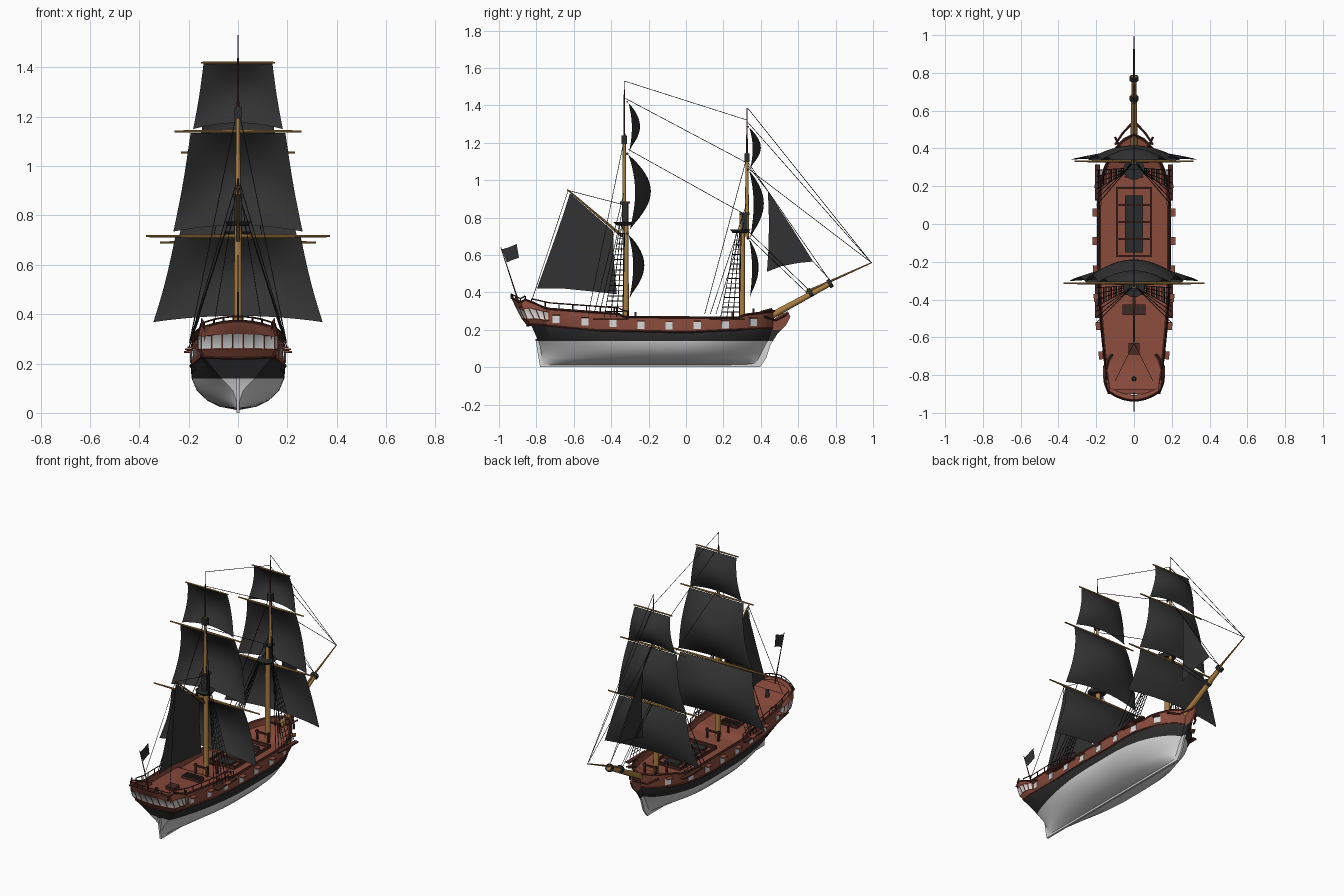
import bpy, bmesh, math
from mathutils import Vector, Matrix

if "Cube" in bpy.data.objects:
    bpy.data.objects.remove(bpy.data.objects["Cube"])

def material(name, c):
    m = bpy.data.materials.new(name)
    m.diffuse_color = (*c, 1)
    m.use_nodes = True
    m.node_tree.nodes["Principled BSDF"].inputs["Base Color"].default_value = m.diffuse_color
    return m
RED = material("red_brown_planks", (.25, .07, .045))
DARK = material("dark_brown_trim", (.075, .022, .016))
PALE = material("pale_grey", (.68, .68, .68))
BLACK = material("black_paint", (.025, .025, .026))
SAIL = material("charcoal_canvas", (.032, .032, .032))
WOOD = material("golden_wood", (.40, .21, .055))
ROPE = material("dark_rope", (.012, .012, .012))

def finish(name, bm, *mats):
    bmesh.ops.recalc_face_normals(bm, faces=bm.faces)
    me = bpy.data.meshes.new(name)
    bm.to_mesh(me)
    bm.free()
    for m in mats:
        me.materials.append(m)
    o = bpy.data.objects.new(name, me)
    bpy.context.collection.objects.link(o)
    return o

def box(name, loc, size, mat, rot=0):
    bm = bmesh.new()
    M = Matrix.Translation(loc) @ Matrix.Rotation(rot, 4, 'Z') @ Matrix.Diagonal((*size, 1))
    bmesh.ops.create_cube(bm, size=1, matrix=M)
    return finish(name, bm, mat)

def spar(name, a, b, r0, r1, mat=WOOD, n=12):
    a, b = Vector(a), Vector(b)
    bm = bmesh.new()
    M = Matrix.Translation((a + b) / 2) @ (b - a).to_track_quat('Z', 'Y').to_matrix().to_4x4()
    bmesh.ops.create_cone(bm, cap_ends=True, segments=n, radius1=r0, radius2=r1, depth=(b - a).length, matrix=M)
    return finish(name, bm, mat)

def lines(name, paths, r, mat=ROPE):
    cu = bpy.data.curves.new(name, 'CURVE')
    cu.dimensions, cu.bevel_depth, cu.bevel_resolution, cu.use_fill_caps = '3D', r, 0, True
    for p in paths:
        sp = cu.splines.new('POLY')
        sp.points.add(len(p) - 1)
        for q, c in zip(sp.points, p):
            q.co = (*c, 1)
    cu.materials.append(mat)
    o = bpy.data.objects.new(name, cu)
    bpy.context.collection.objects.link(o)

def interp(t, x):
    for (a, p), (b, q) in zip(t, t[1:]):
        if x <= b:
            return p + (q - p) * max(0, (x - a) / (b - a))
    return t[-1][1]

# hull: levels from keel to deck centre (height rule, stern y, bow y, half width, stern fullness)
RAILZ = [(-.92, .355), (-.73, .312), (-.36, .285), (-.33, .268), (.28, .265), (.31, .28), (.47, .3)]
WALEZ = [(-.83, .23), (-.5, .198), (0, .187), (.47, .21)]
flat = lambda z: (lambda y: z)
rail = lambda y: interp(RAILZ, y)
deck = lambda y: rail(y) - .035
wale = lambda y: interp(WALEZ, y)
LEVELS = [(flat(.012), -.77, .385, .006, 1), (flat(.025), -.77, .39, .075, .05),
          (flat(.05), -.772, .398, .125, .06), (flat(.09), -.775, .415, .167, .12),
          (flat(.14), -.79, .44, .188, .36), (wale, -.83, .465, .192, .74),
          (rail, -.9, .475, .186, .72), (rail, -.89, .463, .174, .72),
          (deck, -.89, .463, .174, .72), (deck, -.89, .463, 0, .7)]
def hull(j, s, side=1):
    zf, y0, y1, hw, f0 = LEVELS[j]
    y = y0 + (y1 - y0) * s
    f = 1
    a = .5
    if s < a:
        f = f0 + (1 - f0) * math.sin(math.pi / 2 * s / a) ** (1 if f0 > .5 else .8)
    b = (.55, .55, .6, .62, .65, .7)[min(j, 5)]
    if s > b:
        f = max(0, 1 - ((s - b) / (1 - b)) ** 2.3) ** (.9 if j < 4 else .65)
    return Vector((side * hw * f, y, zf(y)))
def s_at(j, y):
    return (y - LEVELS[j][1]) / (LEVELS[j][2] - LEVELS[j][1])

bm = bmesh.new()
N = 56
G = {d: [[bm.verts.new(hull(j, i / N, d)) for i in range(N + 1)] for j in range(len(LEVELS))] for d in (1, -1)}
for j in range(len(LEVELS) - 1):
    mi = 0 if j < 4 else 1 if j == 4 else 2
    for d in (1, -1):
        for i in range(N):
            f = bm.faces.new((G[d][j][i], G[d][j][i + 1], G[d][j + 1][i + 1], G[d][j + 1][i]))
            f.material_index = mi
    if j < 6:
        bm.faces.new((G[1][j][0], G[-1][j][0], G[-1][j + 1][0], G[1][j + 1][0])).material_index = mi
bmesh.ops.remove_doubles(bm, verts=bm.verts, dist=.0004)
finish("hull", bm, PALE, BLACK, RED)

# keel, stem and sternpost as one thin profile, painted by height
bm = bmesh.new()
prof = [(-.78, 0), (.395, 0), (.43, .05), (.452, .12), (.49, .18), (.535, .225), (.558, .27), (.545, .298),
        (.51, .285), (.46, .25), (.43, .14), (.4, .07), (.37, .02), (-.755, .02), (-.77, .15), (-.805, .15)]
f = bm.faces.new([bm.verts.new((-.006, y, z)) for y, z in prof])
r = bmesh.ops.extrude_face_region(bm, geom=[f])
bmesh.ops.translate(bm, vec=(.012, 0, 0), verts=[v for v in r["geom"] if isinstance(v, bmesh.types.BMVert)])
for z in (.14, .2):
    bmesh.ops.bisect_plane(bm, geom=bm.verts[:] + bm.edges[:] + bm.faces[:], plane_co=(0, 0, z), plane_no=(0, 0, 1))
for f in bm.faces:
    z = f.calc_center_median().z
    f.material_index = 0 if z < .14 else 1 if z < .2 else 2
finish("keel_and_stem", bm, PALE, BLACK, RED)

# stern gallery wrapped around the transom, windows inset
half = [(.125, -.69, 0), (.15, -.725, .1), (.163, -.77, .3), (.165, -.815, .6), (.16, -.86, .85)]
arc = [(.15 * (1 - 2 * k / 7), -.935 + .05 * (1 - 2 * k / 7) ** 2, 1 - .35 * (1 - 2 * k / 7) ** 2) for k in range(8)]
path = half + arc + [(-x, y, w) for x, y, w in reversed(half)]
rows = [(.9, .235, .222, .085), (1, .248, .26, .055), (1, .29, .322, .022), (.92, .302, .372, 0), (.84, .298, .366, .0)]
bm = bmesh.new()
V = [[bm.verts.new((x * k, y + rk * w + (.03 * w if n == 4 else 0), z0 + (z1 - z0) * w))
      for x, y, w in path] for n, (k, z0, z1, rk) in enumerate(rows)]
wins = []
for n in range(4):
    for i in range(len(path) - 1):
        f = bm.faces.new((V[n][i], V[n][i + 1], V[n + 1][i + 1], V[n + 1][i]))
        if n == 1 and 0 < i < len(path) - 2:
            wins.append(f)
gallery_top = [v.co.copy() for v in V[3]]
gallery_foot = [v.co.copy() for v in V[0]]
bm.faces.new(V[0])
bmesh.ops.recalc_face_normals(bm, faces=bm.faces)
bmesh.ops.inset_individual(bm, faces=wins, thickness=.005, depth=-.002)
for f in wins:
    f.material_index = 1
finish("stern_gallery", bm, RED, PALE)
lines("stern_mouldings", [gallery_top, gallery_foot], .006, DARK)

# rails, wale mouldings and quarterdeck railing
S = [i / N for i in range(N + 1)]
both = (1, -1)
lines("rail_caps", [[hull(6, s, d) for s in S] for d in both], .006, DARK)
lines("wale_mouldings", [[hull(5, s, d) for s in S] for d in both], .005, DARK)
up = Vector((0, 0, .032))
q = [s for s in S if .05 < s < .43]
lines("quarterdeck_railing", [[hull(6, s, d) + up for s in q] for d in both] +
      [[hull(6, s, d), hull(6, s, d) + up] for s in q[::3] for d in both], .0035, DARK)
lines("stern_railing", [[p + up * .6 for p in gallery_top[4:-4]]] +
      [[p, p + up * .6] for p in gallery_top[4:-4]], .0035, DARK)
lines("bow_head_rails", [[(d * .1, .42, .27), (d * .06, .48, .25), (0, .545, .285)] for d in both] +
      [[(d * .07, .4, .295), (d * .1, .46, .31)] for d in both], .006, DARK)

# gun ports with raised lids
for k, y in enumerate((-.695, -.54, -.39, -.24, -.09, .06, .21, .36)):
    for d in both:
        def at(y, t=.42):
            return hull(5, s_at(5, y), d).lerp(hull(6, s_at(6, y), d), t)
        p, t = at(y), at(y + .02) - at(y - .02)
        ang = -math.atan2(t.x, t.y)
        box(f"gun_port_{k}_{d}", p, (.009, .038, .038), PALE, ang)
        box(f"port_lid_{k}_{d}", p + Vector((d * .013, 0, .024)), (.032, .042, .005), RED, ang)

# square sails: bulged grids
def sail(name, y, zt, zb, wt, wb, bulge):
    bm = bmesh.new()
    n = 16
    g = []
    for a in range(n + 1):
        v = a / n
        row = []
        for b in range(n + 1):
            u = 2 * b / n - 1
            w = (wt + (wb - wt) * v) * (1 - .02 * math.sin(math.pi * v))
            c = math.sin(math.pi * .93 * v ** .9)
            row.append(bm.verts.new((u * w, y + bulge * c * (.3 + .7 * (1 - u * u)),
                                     zt + (zb - zt) * v + .025 * v * v * (1 - u * u))))
        g.append(row)
    for a in range(n):
        for b in range(n):
            bm.faces.new((g[a][b], g[a][b + 1], g[a + 1][b + 1], g[a + 1][b]))
    finish(name, bm, SAIL)

# masts: deck y, top y, lower top, topmast top, truck, then sails (z top, z foot, half top, half foot, bulge, yard half)
MASTS = {"main": (-.322, -.33, .88, 1.24, 1.53, .77, -.308,
                  [(.71, .368, .255, .343, .085, .373), (1.135, .735, .192, .262, .12, .258), (1.413, 1.15, .14, .182, .062, .15)]),
         "fore": (.3, .326, .82, 1.145, 1.385, .73, .338,
                  [(.685, .37, .235, .335, .05, .316), (1.05, .69, .172, .245, .078, .23), (1.28, 1.055, .125, .167, .062, .135)])}
for m, (yb, yt, z1, z2, z3, zp, ys, sails) in MASTS.items():
    spar(m + "_lower_mast", (0, yb, .2), (0, yb, z1), .017, .014)
    spar(m + "_topmast", (0, yt, zp - .03), (0, yt, z2), .011, .008)
    spar(m + "_pole", (0, yt, z2 - .06), (0, yt, z3), .006, .002, DARK, 8)
    spar(m + "_top_platform", (0, yb - .01, zp - .012), (0, yb - .01, zp + .006), .04, .056, BLACK, 20)
    box(m + "_doubling", (0, (yb + yt) / 2, (zp + z1) / 2), (.034, .034, z1 - zp), BLACK)
    box(m + "_cap", (0, (yb + yt) / 2, z1), (.045, .055, .012), BLACK)
    box(m + "_crosstrees", (0, yt, z2 - .025), (.03, .028, .045), BLACK)
    for k, (zt, zb, wt, wb, bulge, yard) in enumerate(sails):
        sail(f"{m}_square_sail_{k}", ys, zt, zb, wt, wb, bulge)
        for d in both:
            spar(f"{m}_yard_{k}_{d}", (0, ys - .006, zt + .006), (d * yard, ys - .006, zt + .006), .009 - .002 * k, .004, WOOD, 8)
    # shrouds, ratlines, backstays and channel boards
    ropes = []
    for d in both:
        feet = [Vector((d * .197, yb - .015 - .033 * k, .27)) for k in range(4)]
        heads = [Vector((d * .04, yb - .005 - .008 * k, zp)) for k in range(4)]
        ropes += [[a, b] for a, b in zip(feet, heads)]
        ropes += [[a.lerp(b, t / 18) for a, b in zip(feet, heads)] for t in range(1, 17)]
        ropes += [[(d * .197, yb - .14 - .03 * k, .285), (d * .005, yt, z)] for k, z in enumerate((z1, z1 + .06, z2 - .02))]
        box(f"{m}_channel_{d}", (d * .194, yb - .08, .255), (.026, .19, .008), DARK)
    lines(m + "_shrouds", ropes, .0021)

# fore-and-aft sails, gaff, flag
def flat_sail(name, pts, mat=SAIL, x=0):
    bm = bmesh.new()
    bm.faces.new([bm.verts.new((x, y, z)) for y, z in pts])
    return finish(name, bm, mat)
flat_sail("gaff_sail", [(-.62, .93), (-.39, .727), (-.385, .56), (-.37, .39), (-.5, .405), (-.65, .42), (-.797, .42),
                        (-.75, .55), (-.70, .69), (-.655, .82)])
flat_sail("jib_sail", [(.438, .94), (.56, .755), (.68, .565), (.6, .557), (.51, .54), (.433, .51), (.442, .65), (.443, .8)])
spar("gaff", (0, -.34, .7), (0, -.635, .95), .008, .004, WOOD, 8)
spar("flag_pole", (0, -.895, .35), (0, -.99, .64), .004, .002, DARK, 8)
flat_sail("flag", [(-.985, .63), (-.95, .64), (-.905, .658), (-.893, .585), (-.93, .573), (-.957, .56)])

# bowsprit
spar("bowsprit", (0, .42, .255), (0, .78, .452), .019, .013)
spar("jibboom", (0, .64, .4), (0, .995, .56), .008, .003, WOOD, 8)
for k, (y, z) in enumerate(((.665, .398), (.77, .447))):
    spar(f"bowsprit_band_{k}", (0, y - .009, z - .004), (0, y + .009, z + .006), .024, .024, BLACK)

# stays and running lines on the centre plane, then paired lines
stays = [(-.33, 1.53, .33, 1.32), (-.33, 1.44, .33, 1.09), (-.31, 1.165, .31, .82), (.33, 1.385, .99, .56), (.33, 1.31, .99, .56),
         (.335, 1.09, .775, .455), (.335, 1.06, .99, .56), (.33, .73, .67, .4), (.33, .7, .665, .38), (.438, .94, .33, 1.08), (.68, .565, .78, .455),
         (-.63, .945, -.34, .87)]
lines("stays", [[(0, a, b), (0, c, e)] for a, b, c, e in stays], .0016)
lines("gaff_vangs", [[(0, -.63, .945), (d * .1, -.83, .34)] for d in both], .0016)

# deck fittings
box("main_hatch_grating", (0, 0, .238), (.095, .3, .016), BLACK)
for k, y in enumerate((.19, .1, .01, -.08, -.17)):
    box(f"deck_beam_{k}", (0, y, .244), (.19, .012, .02), DARK)
for d in both:
    box(f"hatch_coaming_{d}", (d * .09, .01, .242), (.01, .36, .016), DARK)
box("quarterdeck_hatch", (0, -.455, .262), (.12, .055, .025), DARK)
for k in range(5):
    box(f"hatch_bar_{k}", (-.044 + .022 * k, -.455, .277), (.01, .045, .006), BLACK)
spar("capstan", (0, -.82, .29), (0, -.82, .34), .013, .01, BLACK)
box("skylight", (0, -.66, .282), (.06, .06, .024), DARK)
for k, y in enumerate((-.27, -.37, .25, .36)):
    z = deck(y) + .025
    box(f"pin_rail_{k}", (0, y, z + .025), (.1, .01, .01), DARK)
    for d in both:
        box(f"bitt_{k}_{d}", (d * .04, y, z), (.011, .011, .075), DARK)

# turn curves into meshes and shade
for o in bpy.context.scene.objects:
    o.select_set(True)
    bpy.context.view_layer.objects.active = o
bpy.ops.object.convert(target='MESH')
bpy.ops.object.shade_smooth_by_angle(angle=math.radians(35))
